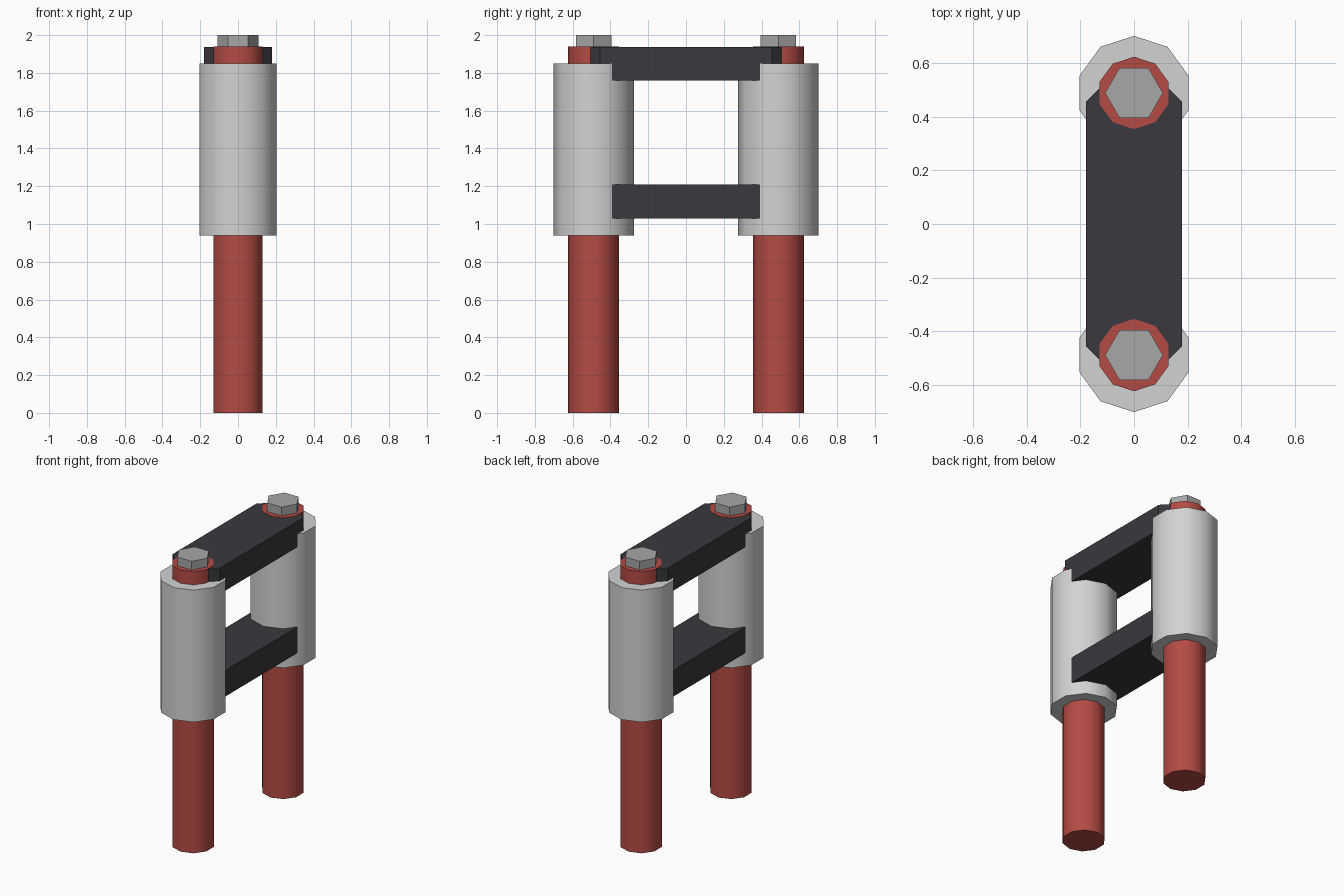
import bpy, bmesh, math

if "Cube" in bpy.data.objects:
    bpy.data.objects.remove(bpy.data.objects["Cube"])


def material(name, rgb):
    m = bpy.data.materials.new(name)
    m.diffuse_color = (*rgb, 1.0)
    m.use_nodes = True
    m.node_tree.nodes["Principled BSDF"].inputs["Base Color"].default_value = m.diffuse_color
    return m


RED = material("red", (0.456, 0.070, 0.058))
LIGHT = material("light_grey", (0.65, 0.65, 0.65))
STEEL = material("steel_grey", (0.39, 0.39, 0.39))
DARK = material("charcoal", (0.041, 0.040, 0.048))


def prism(name, outline, z0, z1, mat, smooth=False):
    """Extrude a counter-clockwise outline from z0 to z1."""
    bm = bmesh.new()
    low = [bm.verts.new((x, y, z0)) for x, y in outline]
    high = [bm.verts.new((x, y, z1)) for x, y in outline]
    n = len(outline)
    bm.faces.new(low[::-1])
    bm.faces.new(high)
    for i in range(n):
        j = (i + 1) % n
        bm.faces.new((low[i], low[j], high[j], high[i]))
    mesh = bpy.data.meshes.new(name)
    bm.to_mesh(mesh)
    bm.free()
    mesh.materials.append(mat)
    ob = bpy.data.objects.new(name, mesh)
    bpy.context.collection.objects.link(ob)
    if smooth:
        bpy.ops.object.select_all(action='DESELECT')
        ob.select_set(True)
        bpy.context.view_layer.objects.active = ob
        bpy.ops.object.shade_smooth_by_angle(angle=math.radians(40))
    return ob


def ring(r, sides, cy, start):
    return [(r * math.cos(start + math.tau * i / sides),
             cy + r * math.sin(start + math.tau * i / sides)) for i in range(sides)]


# Two mirrored legs: inner tube, outer sleeve, hex bolt
for side, s in (("front", -1), ("back", 1)):
    cy = 0.489 * s
    prism(side + "_tube", ring(0.135, 10, cy, math.pi / 2), 0.0, 1.94, RED, True)
    prism(side + "_sleeve", ring(0.213, 10, cy, math.pi / 2), 0.94, 1.85, LIGHT, True)
    prism(side + "_bolt", ring(0.108, 6, cy, 0), 1.94, 2.0, STEEL)

# Two clamp plates with chamfered corners joining the legs
w, y, c = 0.18, 0.455, 0.10
plate = [(w, -y), (w, y), (w - c, y + c), (c - w, y + c),
         (-w, y), (-w, -y), (c - w, -y - c), (w - c, -y - c)]
prism("upper_clamp", plate, 1.76, 1.938, DARK)
prism("lower_clamp", plate, 1.03, 1.21, DARK)
